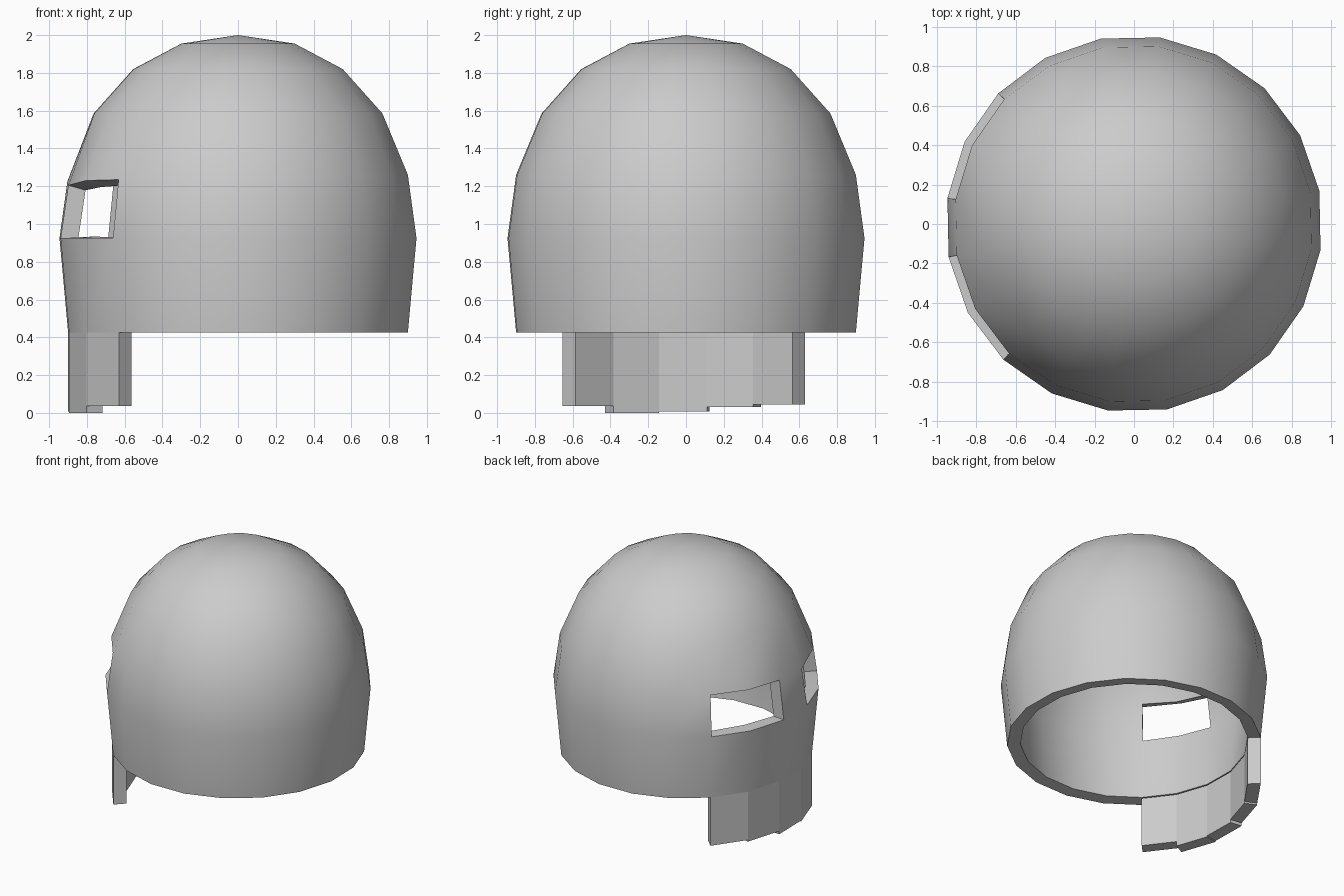
import bpy, bmesh
from math import sin, cos, radians

if "Cube" in bpy.data.objects:
    bpy.data.objects.remove(bpy.data.objects["Cube"])

SIDES = 20
THICK = 0.095
PROFILE = [(0.908, 0.425), (0.954, 0.925), (0.908, 1.26),
           (0.772, 1.585), (0.56, 1.82), (0.303, 1.955)]
# the ring above the eyes dips slightly around the face (-x side)
BROW = {7: 1.235, 8: 1.23, 9: 1.225, 10: 1.205, 11: 1.23, 12: 1.235}
EYE_FACES = (7, 8, 10, 11)
JAW_BOTTOMS = {7: 0.045, 8: 0.032, 9: 0.008, 10: 0.0, 11: 0.036}


def polar(r, k, z):
    a = radians(10.1 + 360 / SIDES * k)
    return (r * cos(a), r * sin(a), z)


def finish(bm, name):
    mesh = bpy.data.meshes.new(name)
    bm.to_mesh(mesh)
    bm.free()
    ob = bpy.data.objects.new(name, mesh)
    bpy.context.collection.objects.link(ob)
    bpy.ops.object.select_all(action='DESELECT')
    ob.select_set(True)
    bpy.context.view_layer.objects.active = ob
    return ob


# domed shell with two eye openings
bm = bmesh.new()
rings = []
for i, (r, z) in enumerate(PROFILE):
    ring = []
    for k in range(SIDES):
        if i == 2 and k in BROW:
            ring.append(bm.verts.new(polar(0.912, k, BROW[k])))
        else:
            ring.append(bm.verts.new(polar(r, k, z)))
    rings.append(ring)
apex = bm.verts.new((0, 0, 2))
for i in range(len(rings) - 1):
    for k in range(SIDES):
        if i == 1 and k in EYE_FACES:
            continue
        n = (k + 1) % SIDES
        bm.faces.new((rings[i][k], rings[i][n], rings[i + 1][n], rings[i + 1][k]))
for k in range(SIDES):
    bm.faces.new((rings[-1][k], rings[-1][(k + 1) % SIDES], apex))
shell = finish(bm, "helmet_shell")
solid = shell.modifiers.new("wall", 'SOLIDIFY')
solid.thickness = THICK
solid.offset = -1
bpy.ops.object.modifier_apply(modifier="wall")
bpy.ops.object.shade_smooth_by_angle(angle=radians(35))

# jaw guard: five wall panels with uneven lower edges
bm = bmesh.new()
R = PROFILE[0][0]
for k, low in JAW_BOTTOMS.items():
    lo, hi = ([bm.verts.new(polar(r, j, z)) for r, j in
               ((R, k), (R, k + 1), (R - THICK, k + 1), (R - THICK, k))]
              for z in (low, PROFILE[0][1]))
    bm.faces.new(lo[::-1])
    for a in range(4):
        b = (a + 1) % 4
        # skip walls shared with a neighbouring panel unless this one is longer
        neighbour = {1: k + 1, 3: k - 1}.get(a)
        if neighbour in JAW_BOTTOMS:
            other = JAW_BOTTOMS[neighbour]
            if low >= other:
                continue
            top = [bm.verts.new((v.co.x, v.co.y, other)) for v in (lo[b], lo[a])]
            bm.faces.new((lo[a], lo[b], *top))
        else:
            bm.faces.new((lo[a], lo[b], hi[b], hi[a]))
bmesh.ops.remove_doubles(bm, verts=bm.verts, dist=0.0005)
bmesh.ops.recalc_face_normals(bm, faces=bm.faces)
finish(bm, "jaw_guard")
